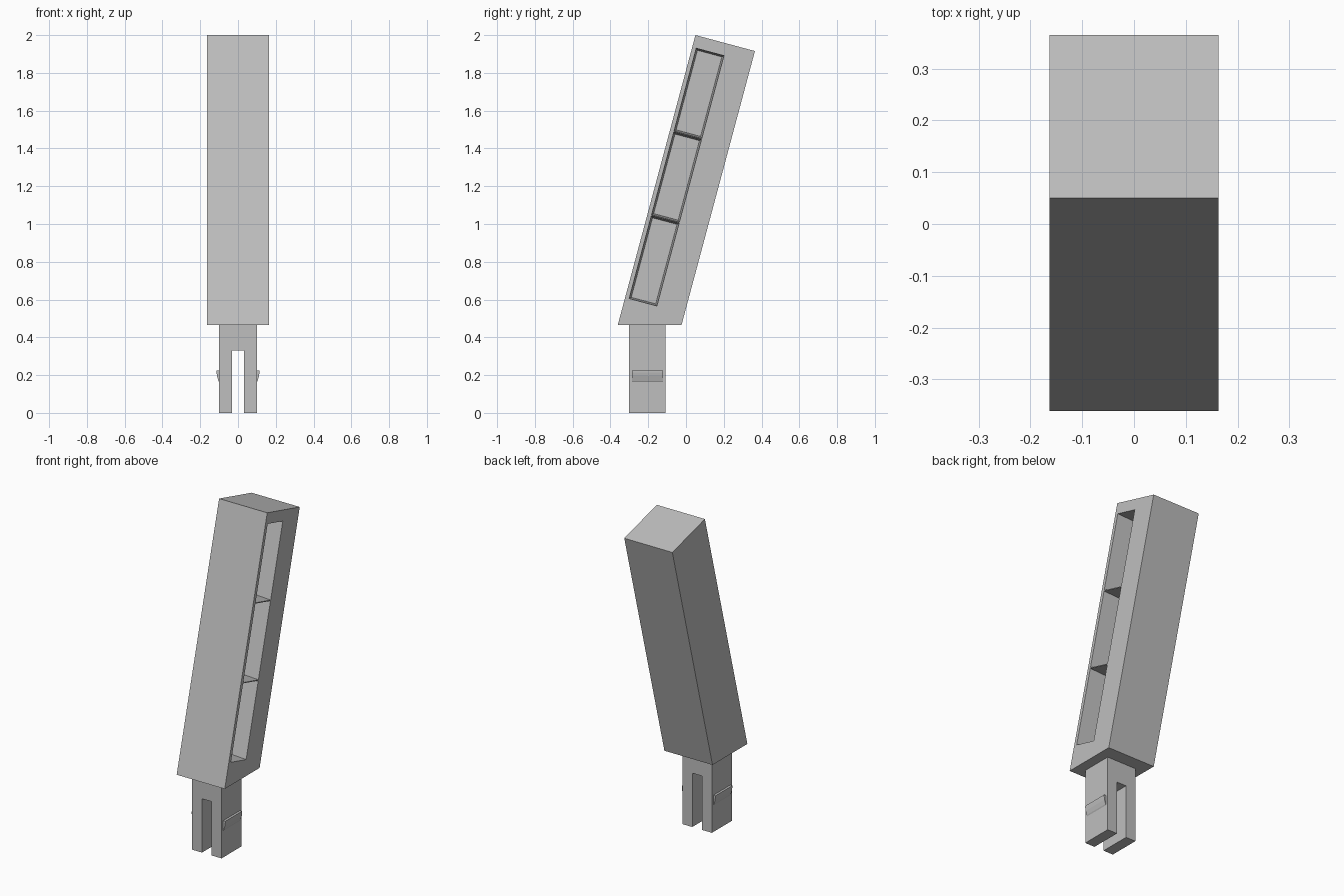
import bpy, bmesh, math
from mathutils import Matrix, Vector

old = bpy.data.objects.get("Cube")
if old:
    bpy.data.objects.remove(old, do_unlink=True)

grey = bpy.data.materials.new("light grey plastic")
grey.use_nodes = True
colour = (0.52, 0.52, 0.52, 1)
grey.diffuse_color = colour
grey.node_tree.nodes["Principled BSDF"].inputs["Base Color"].default_value = colour


def loft(name, first, second):
    """Solid between two matching rings of points."""
    bm = bmesh.new()
    a = [bm.verts.new(p) for p in first]
    b = [bm.verts.new(p) for p in second]
    n = len(a)
    bm.faces.new(a)
    bm.faces.new(b[::-1])
    for i in range(n):
        j = (i + 1) % n
        bm.faces.new((a[j], a[i], b[i], b[j]))
    bmesh.ops.recalc_face_normals(bm, faces=bm.faces)
    mesh = bpy.data.meshes.new(name)
    bm.to_mesh(mesh)
    bm.free()
    mesh.materials.append(grey)
    ob = bpy.data.objects.new(name, mesh)
    bpy.context.collection.objects.link(ob)
    return ob


def cut(target, cutter):
    mod = target.modifiers.new("cut", 'BOOLEAN')
    mod.operation = 'DIFFERENCE'
    mod.solver = 'EXACT'
    mod.object = cutter
    bpy.context.view_layer.objects.active = target
    bpy.ops.object.modifier_apply(modifier=mod.name)
    bpy.data.objects.remove(cutter, do_unlink=True)


# Leaning square bar with a level underside
half, lean, base_z = 0.163, math.radians(15), 0.465
side = 2 * half
across = Vector((0, math.cos(lean), -math.sin(lean)))
down = Vector((0, -math.sin(lean), -math.cos(lean)))
top_front = Vector((0, 0.05, 2))
top_back = top_front + across * side
profile = [top_front, top_back]
for p in (top_back, top_front):
    profile.append(p + down * ((base_z - p.z) / down.z))
body = loft("leaning_bar",
            [p + Vector((-half, 0, 0)) for p in profile],
            [p + Vector((half, 0, 0)) for p in profile])

# Three tapered pockets in the left side, with thin dividers between
pitch, wall, depth, draft = 0.459, 0.005, 0.125, 0.009


def pocket_ring(x, start, end, inset):
    a0, a1 = 0.022 + inset, 0.174 - inset
    d0, d1 = start + inset, end - inset
    return [top_front + across * a + down * d + Vector((x, 0, 0))
            for a, d in ((a0, d0), (a1, d0), (a1, d1), (a0, d1))]


for i in range(3):
    start = 0.066 + i * pitch
    end = start + pitch - wall
    slope = draft / depth
    cut(body, loft("pocket_cutter",
                   pocket_ring(half + 0.02, start, end, -0.02 * slope),
                   pocket_ring(half - depth, start, end, draft)))

# Forked plug: one outline extruded front to back
plug_front, plug_back = -0.302, -0.108
right_half = [(0, 0.33), (0.033, 0.33), (0.033, 0), (0.1, 0), (0.1, base_z)]
outline = right_half[1:] + [(-x, z) for x, z in reversed(right_half[1:])]
loft("forked_plug",
     [(x, plug_front, z) for x, z in outline],
     [(x, plug_back, z) for x, z in outline])

# Snap catches on both outer sides of the fork
catch = [(0.098, 0.16), (0.104, 0.17), (0.111, 0.195), (0.114, 0.215),
         (0.114, 0.225), (0.098, 0.225)]
for name, s in (("left_catch", 1), ("right_catch", -1)):
    loft(name,
         [(s * x, -0.286, z) for x, z in catch],
         [(s * x, -0.122, z) for x, z in catch])
